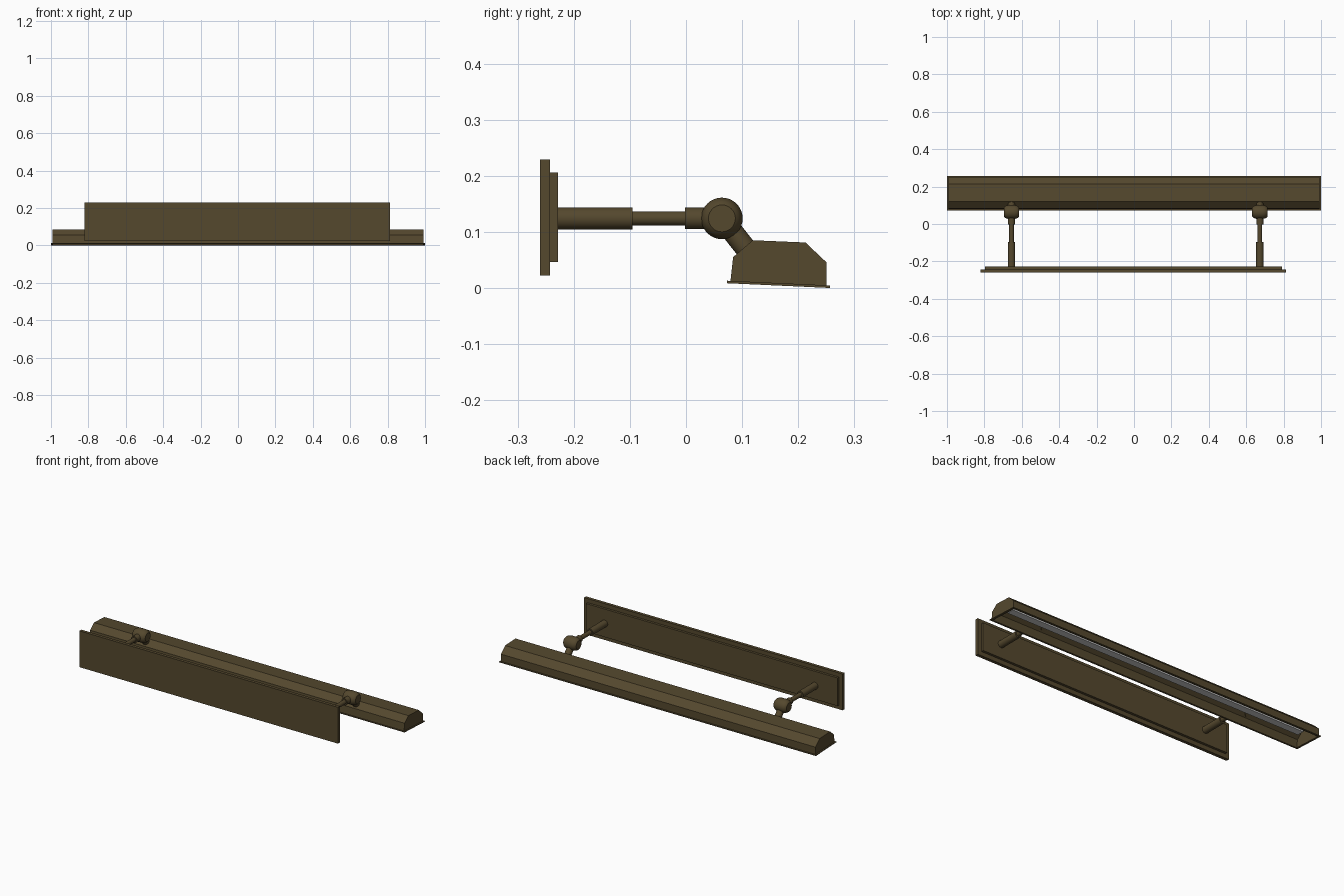
import bpy, bmesh, math
from mathutils import Vector

if "Cube" in bpy.data.objects:
    bpy.data.objects.remove(bpy.data.objects["Cube"])

bronze = bpy.data.materials.new("bronze")
bronze.diffuse_color = (0.09, 0.065, 0.027, 1)
bronze.use_nodes = True
bronze.node_tree.nodes["Principled BSDF"].inputs["Base Color"].default_value = bronze.diffuse_color


def make(name, bm, mat=bronze, smooth=False):
    bmesh.ops.recalc_face_normals(bm, faces=bm.faces)
    me = bpy.data.meshes.new(name)
    bm.to_mesh(me)
    bm.free()
    ob = bpy.data.objects.new(name, me)
    bpy.context.collection.objects.link(ob)
    if mat:
        me.materials.append(mat)
    if smooth:
        bpy.ops.object.select_all(action='DESELECT')
        ob.select_set(True)
        bpy.context.view_layer.objects.active = ob
        bpy.ops.object.shade_smooth_by_angle(angle=math.radians(35))
    return ob


def box(name, lo, hi, mat=bronze):
    lo, hi = Vector(lo), Vector(hi)
    bm = bmesh.new()
    bmesh.ops.create_cube(bm, size=1)
    for v in bm.verts:
        v.co = (lo + hi) / 2 + v.co * (hi - lo)
    return make(name, bm, mat)


def lathe(name, origin, axis, profile, n=32):
    """Closed solid of revolution; profile is (distance along axis, radius)."""
    rot = Vector((0, 0, 1)).rotation_difference(Vector(axis).normalized())
    bm = bmesh.new()
    rings = []
    for d, r in profile:
        rings.append([bm.verts.new(Vector(origin) + rot @ Vector(
            (r * math.cos(2 * math.pi * i / n), r * math.sin(2 * math.pi * i / n), d)))
            for i in range(n)])
    for a, b in zip(rings, rings[1:]):
        for i in range(n):
            j = (i + 1) % n
            bm.faces.new((a[i], a[j], b[j], b[i]))
    bm.faces.new(rings[0])
    bm.faces.new(rings[-1])
    return make(name, bm, smooth=True)


# stepped wall plate
box("wall_plate", (-0.82, -0.26, 0.022), (0.813, -0.242, 0.229))
box("wall_plate_step", (-0.797, -0.243, 0.046), (0.79, -0.228, 0.206))

# two arms: stepped rod, swivel knuckle and angled stem
for side, x in (("left", -0.655), ("right", 0.673)):
    lathe(side + "_arm", (x, 0, 0.124), (0, 1, 0),
          [(-0.23, 0.0195), (-0.095, 0.0195), (-0.095, 0.0125), (-0.002, 0.0125),
           (-0.002, 0.019), (0.04, 0.019)])
    lathe(side + "_knuckle", (x, 0.064, 0.124), (1, 0, 0),
          [(-0.041, 0.024), (-0.036, 0.030), (-0.027, 0.0345), (-0.015, 0.037),
           (0.015, 0.037), (0.027, 0.0345), (0.036, 0.030), (0.041, 0.024)])
    lathe(side + "_stem", (x, 0.064, 0.124), (0, 0.62, -0.78),
          [(0.01, 0.019), (0.074, 0.019)])

# hollow faceted shade, open underneath
profile = [(0.079, 0.010), (0.084, 0.055), (0.119, 0.085),
           (0.213, 0.081), (0.250, 0.046), (0.250, 0.003)]
bm = bmesh.new()
ends = [[bm.verts.new((x, y, z)) for y, z in profile] for x in (-0.993, 0.993)]
for i in range(len(profile) - 1):
    bm.faces.new((ends[0][i], ends[0][i + 1], ends[1][i + 1], ends[1][i]))
for e in ends:
    bm.faces.new(e)
bmesh.ops.recalc_face_normals(bm, faces=bm.faces)
shade = make("shade", bm)
top = max(shade.data.polygons, key=lambda p: p.center.z)
if top.normal.z < 0:
    shade.data.flip_normals()
mod = shade.modifiers.new("thickness", 'SOLIDIFY')
mod.thickness, mod.offset = 0.004, -1

# tilted lip frame around the opening
bm = bmesh.new()


def lip_ring(x, y0, y1, dz):
    return [bm.verts.new((sx * x, y, (0.257 - y) * 0.046 + dz))
            for sx, y in ((-1, y0), (1, y0), (1, y1), (-1, y1))]


rings = [lip_ring(1, 0.073, 0.257, 0), lip_ring(1, 0.073, 0.257, 0.0045),
         lip_ring(0.988, 0.084, 0.246, 0.0045), lip_ring(0.988, 0.084, 0.246, 0)]
for k in range(4):
    a, b = rings[k], rings[(k + 1) % 4]
    for i in range(4):
        j = (i + 1) % 4
        bm.faces.new((a[i], a[j], b[j], b[i]))
make("shade_lip", bm)

# grey light bar under the shade ceiling
box("light_bar", (-0.945, 0.145, 0.038), (0.945, 0.187, 0.080), None)
